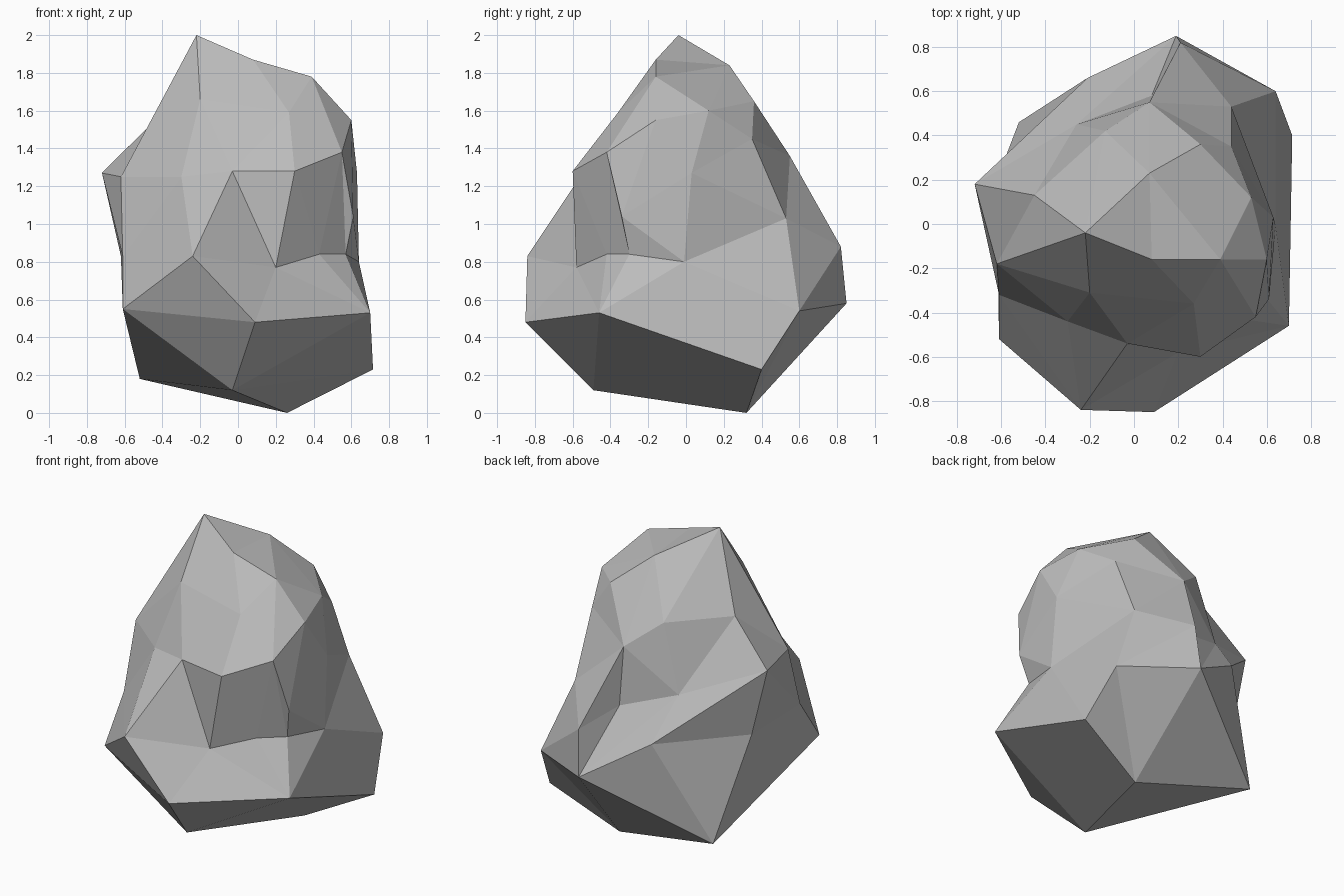
import bpy
import bmesh
from itertools import combinations

# Remove the default cube
cube = bpy.data.objects.get("Cube")
if cube:
    bpy.data.objects.remove(cube, do_unlink=True)


def make_material(name, colour):
    mat = bpy.data.materials.new(name)
    mat.use_nodes = True
    mat.diffuse_color = colour
    mat.node_tree.nodes["Principled BSDF"].inputs["Base Color"].default_value = colour
    return mat


# Corner points of the rock, layer by layer from the top
crown = {
    "A": (-.22, -.04, 2), "B": (.08, -.16, 1.87), "C": (.39, -.16, 1.78),
    "D": (.07, .23, 1.84), "E": (.6, -.16, 1.55), "F": (.3, .36, 1.65),
    "G": (.53, .12, 1.6), "M": (.27, -.36, 1.59), "N": (-.2, -.31, 1.66),
    "R": (-.45, .13, 1.54), "S": (-.13, .42, 1.52), "H": (.44, .35, 1.45),
}
shoulder = {
    "I": (.63, .03, 1.27), "J": (.55, -.42, 1.38), "K": (.3, -.6, 1.28),
    "L": (-.03, -.54, 1.28), "O": (-.3, -.44, 1.25), "P": (-.62, -.18, 1.25),
    "Q": (-.72, .18, 1.27), "T": (.07, .55, 1.36), "i": (.61, -.34, 1.04),
    "k": (.44, .53, 1.03), "o": (-.26, .45, 1.09), "p": (.08, .58, .98),
}
waist = {
    "a": (-.24, -.84, .83), "f": (.2, -.58, .77), "g": (.43, -.42, .84),
    "h": (.57, -.3, .84), "j": (.64, -.01, .8), "V": (.21, .82, .88),
    "l": (-.61, -.32, .83), "m": (-.62, .2, .83), "n": (-.21, .66, .83),
}
foot = {
    "U": (.19, .85, .58), "W": (.64, .6, .54), "Y": (.7, -.46, .53),
    "Z": (.09, -.85, .48), "b": (-.61, -.52, .55), "X": (.715, .4, .23),
    "c": (-.03, -.49, .12), "d": (.26, .32, 0), "e": (-.52, .46, .18),
}

# Ridge lines running from corner to corner across the surface
ridges = [
    "ABCDBMCGDA", "NARSADSTDFGEC", "BNPAPRQP",      # crown
    "NMLNOPlOLKMJKfL", "CJEIGHFTHIiEiJhi",          # face and flank
    "KgJ", "ghjijIkH", "QoRoSoTpoUpVTkV",           # notch and rear ledge
    "OaLafgYfZabal", "QlmQnoUnmbl",                 # front bulge and far flank
    "hYjXWjkWVUWdXYZbemneUdecbcdXcYcZ",             # base
]


def build_rock(name, corners, paths, mat):
    bm = bmesh.new()
    verts = {key: bm.verts.new(co) for key, co in corners.items()}
    linked = {key: set() for key in corners}
    for path in paths:
        for a, b in zip(path, path[1:]):
            linked[a].add(b)
            linked[b].add(a)
    # Stretch a flat facet over every three ridges that close a loop
    for a in sorted(corners):
        for b, c in combinations(sorted(linked[a]), 2):
            if a < b and c in linked[b]:
                bm.faces.new((verts[a], verts[b], verts[c]))
    bmesh.ops.recalc_face_normals(bm, faces=bm.faces[:])
    mesh = bpy.data.meshes.new(name)
    bm.to_mesh(mesh)
    bm.free()
    mesh.materials.append(mat)
    obj = bpy.data.objects.new(name, mesh)
    bpy.context.collection.objects.link(obj)
    return obj


stone = make_material("stone_grey", (.5, .5, .5, 1))
build_rock("rock", {**crown, **shoulder, **waist, **foot}, ridges, stone)
